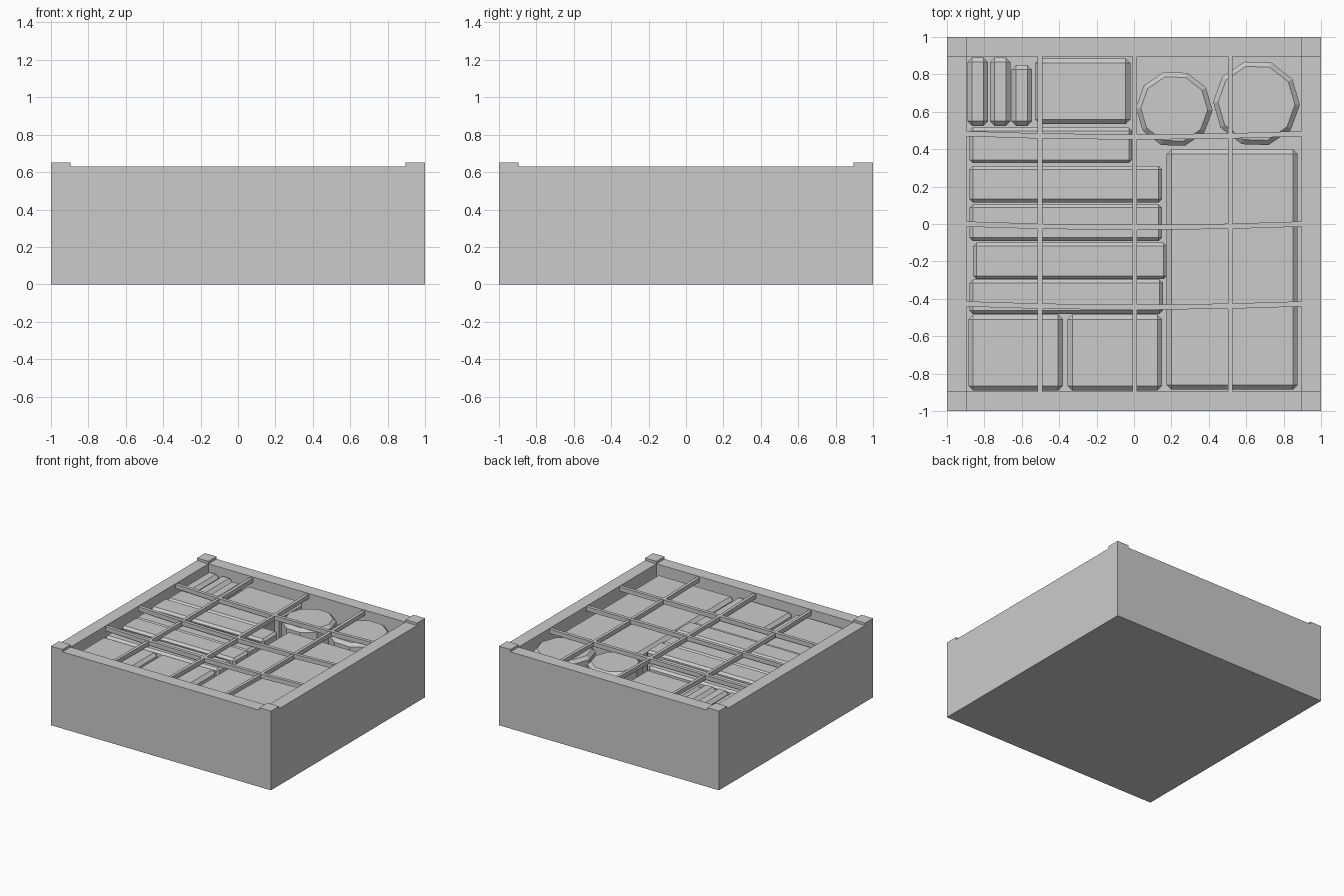
import bpy, bmesh
from math import radians, pi
from mathutils import Matrix, Vector

if "Cube" in bpy.data.objects:
    bpy.data.objects.remove(bpy.data.objects["Cube"])

FLOOR = 0.05


def finish(bm, name):
    bmesh.ops.recalc_face_normals(bm, faces=bm.faces)
    mesh = bpy.data.meshes.new(name)
    bm.to_mesh(mesh)
    bm.free()
    ob = bpy.data.objects.new(name, mesh)
    bpy.context.collection.objects.link(ob)
    return ob


def chamfer(ob, width):
    mod = ob.modifiers.new("chamfer", 'BEVEL')
    mod.width = width
    mod.segments = 1
    mod.limit_method = 'ANGLE'
    mod.angle_limit = radians(50)


def box(name, x0, x1, y0, y1, z0, z1, bevel=0.0):
    bm = bmesh.new()
    size = Matrix.Diagonal((x1 - x0, y1 - y0, z1 - z0, 1))
    mid = Matrix.Translation(((x0 + x1) / 2, (y0 + y1) / 2, (z0 + z1) / 2))
    bmesh.ops.create_cube(bm, size=1, matrix=mid @ size)
    ob = finish(bm, name)
    if bevel:
        chamfer(ob, bevel)
    return ob


# Open crate: a block whose top face is inset and pushed down to the floor
bm = bmesh.new()
bmesh.ops.create_cube(bm, size=1, matrix=Matrix.Translation((0, 0, 0.315)) @ Matrix.Diagonal((2, 2, 0.63, 1)))
bm.normal_update()
top = max(bm.faces, key=lambda f: f.calc_center_median().z)
bmesh.ops.inset_region(bm, faces=[top], thickness=0.1, use_even_offset=True, use_boundary=True)
for v in top.verts:
    v.co.x = 0.895 if v.co.x > 0 else -0.895
    v.co.y = 0.895 if v.co.y > 0 else -0.895
well = bmesh.ops.extrude_face_region(bm, geom=[top])
bmesh.ops.translate(bm, verts=[v for v in well["geom"] if isinstance(v, bmesh.types.BMVert)],
                    vec=(0, 0, FLOOR - 0.63))
if top.is_valid:
    bmesh.ops.delete(bm, geom=[top], context='FACES_ONLY')
finish(bm, "crate")

# Raised corner caps
for sx in (-1, 1):
    for sy in (-1, 1):
        xs, ys = sorted((sx, sx * 0.895)), sorted((sy, sy * 0.895))
        box("corner_cap", *xs, *ys, 0.6, 0.65)

# Packed cartons: x0, x1, y0, y1, top height
packs = [
    ("slim_pack", -0.89, -0.78, 0.525, 0.89, 0.58),
    ("slim_pack", -0.77, -0.66, 0.525, 0.89, 0.58),
    ("slim_pack", -0.655, -0.545, 0.525, 0.85, 0.58),
    ("square_carton", -0.53, -0.02, 0.535, 0.885, 0.56),
    ("long_carton", -0.88, -0.01, 0.325, 0.515, 0.57),
    ("long_carton", -0.88, 0.15, 0.115, 0.31, 0.58),
    ("long_carton", -0.88, 0.15, -0.09, 0.105, 0.57),
    ("long_carton", -0.86, 0.175, -0.295, -0.1, 0.585),
    ("long_carton", -0.88, 0.155, -0.48, -0.297, 0.57),
    ("square_carton", -0.885, -0.38, -0.89, -0.485, 0.57),
    ("square_carton", -0.355, 0.15, -0.89, -0.485, 0.57),
    ("large_carton", 0.175, 0.875, -0.885, 0.4, 0.56),
]
for name, x0, x1, y0, y1, z in packs:
    box(name, x0, x1, y0, y1, FLOOR, z, 0.018 if name == "long_carton" else 0.025)

# Ten-sided tins
for x, y, r, z in ((0.215, 0.615, 0.205, 0.585), (0.655, 0.645, 0.232, 0.585)):
    bm = bmesh.new()
    place = Matrix.Translation((x, y, (FLOOR + z) / 2)) @ Matrix.Rotation(pi / 10 * 0.9, 4, 'Z')
    bmesh.ops.create_cone(bm, cap_ends=True, segments=10, radius1=r, radius2=r,
                          depth=z - FLOOR, matrix=place)
    chamfer(finish(bm, "tin"), 0.025)


# Net straps: a rectangular section swept along a gently sagging path
def strap(name, points, side, width, thick):
    bm = bmesh.new()
    rings = []
    for p in points:
        rings.append([bm.verts.new(Vector(p) + Vector(side) * (a * width / 2) + Vector((0, 0, b * thick / 2)))
                      for a, b in ((-1, -1), (1, -1), (1, 1), (-1, 1))])
    for r, s in zip(rings, rings[1:]):
        for i in range(4):
            j = (i + 1) % 4
            bm.faces.new((r[i], r[j], s[j], s[i]))
    bm.faces.new(rings[0])
    bm.faces.new(rings[-1])
    finish(bm, name)


STATIONS = (-0.895, -0.5, 0.0, 0.5, 0.895)
for x in (-0.503, 0.004, 0.515):
    strap("lengthwise_strap", [(x, t, 0.595 + 0.012 * t * t) for t in STATIONS], (1, 0, 0), 0.025, 0.035)
for y in (0.465, -0.018, -0.445):
    strap("crosswise_strap", [(t, y + 0.022 * t * t, 0.598 + 0.012 * t * t) for t in STATIONS],
          (0, 1, 0), 0.028, 0.035)
